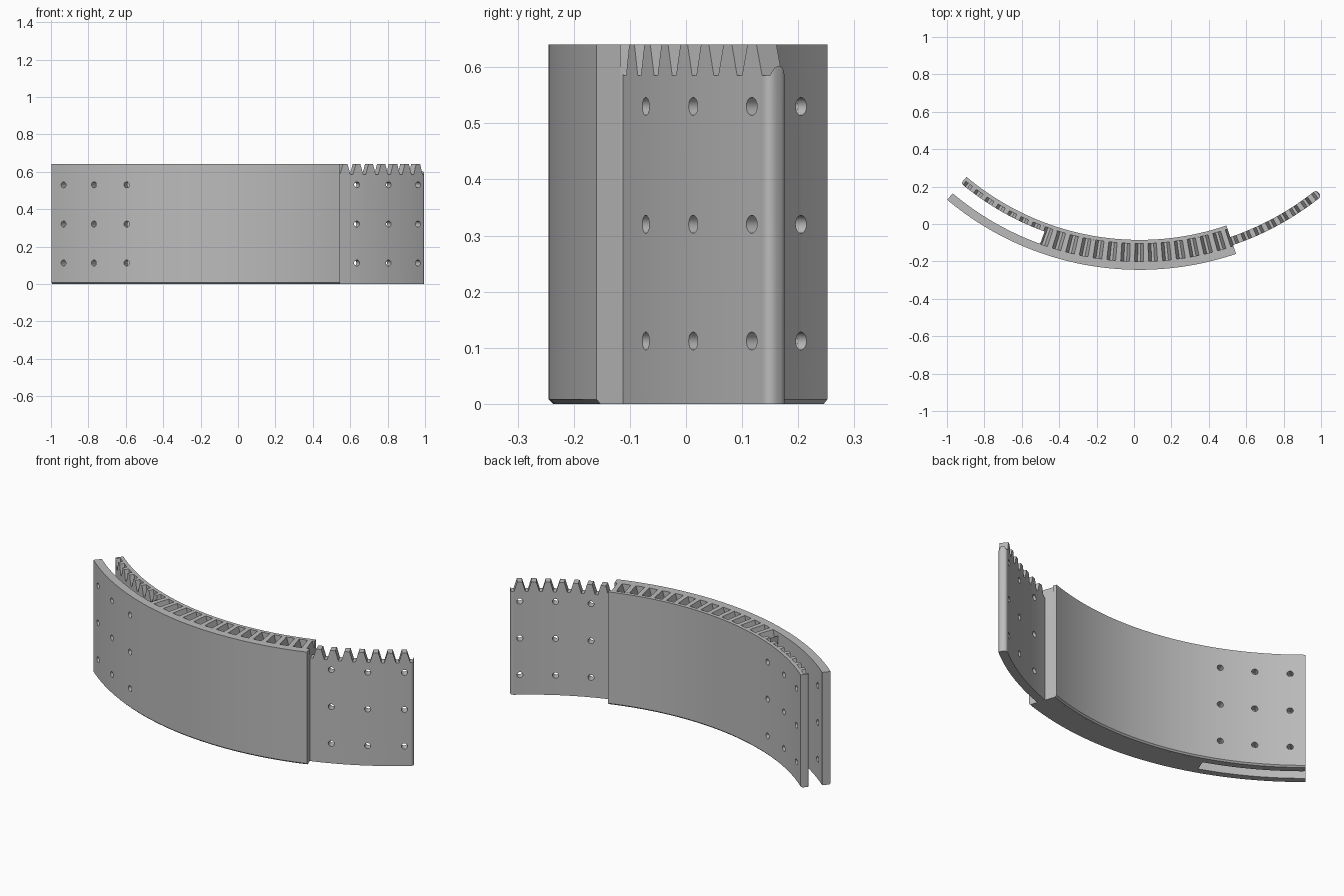
import bpy, bmesh, math
from mathutils import Vector, Matrix

if "Cube" in bpy.data.objects:
    bpy.data.objects.remove(bpy.data.objects["Cube"], do_unlink=True)

CX, CY = 0.03, 1.355          # centre of the arcs
TOP, VALLEY = 0.64, 0.585     # rack heights
PITCH, PHASE = 2.75, 27.4     # tooth spacing and one valley, in degrees
HOLE_Z = (0.112, 0.32, 0.53)
HOLE_ANGLES = (23, 30, 37)

grey = bpy.data.materials.new("plain grey")
grey.use_nodes = True
COLOUR = (0.5, 0.5, 0.5, 1)
grey.diffuse_color = COLOUR
grey.node_tree.nodes["Principled BSDF"].inputs["Base Color"].default_value = COLOUR


def polar(angle, r, z):
    a = math.radians(angle)
    return Vector((CX + r * math.sin(a), CY - r * math.cos(a), z))


def tooth_height(angle):
    # trapezoid wave: flat valley, slope, flat top
    d = (angle - PHASE) / PITCH
    d = abs(d - round(d))
    t = min(max((d - 0.1) / 0.22, 0), 1)
    return VALLEY + t * (TOP - VALLEY)


def stations(a0, a1, toothed):
    if not toothed:
        n = 40
        return [a0 + (a1 - a0) * i / n for i in range(n + 1)]
    first, last = (math.floor((a - PHASE) / PITCH) for a in (a0, a1))
    marks = [PHASE + PITCH * (k + f) for k in range(first, last + 2)
             for f in (-0.32, -0.1, 0.1, 0.32)]
    return sorted([a0, a1] + [m for m in marks if a0 + 0.01 < m < a1 - 0.01])


def finish(name, bm):
    bmesh.ops.recalc_face_normals(bm, faces=bm.faces)
    mesh = bpy.data.meshes.new(name)
    bm.to_mesh(mesh)
    bm.free()
    mesh.materials.append(grey)
    ob = bpy.data.objects.new(name, mesh)
    bpy.context.collection.objects.link(ob)
    return ob


def arc_wall(name, r0, r1, a0, a1, toothed=False, in_cut=0, out_cut=0, round_end=0):
    """Sweep an upright section along an arc; round_end = -1 / 1 rounds that end."""
    angles = stations(a0, a1, toothed)
    rad = min(0.018, (r1 - r0) * 0.45)
    end = a1 if round_end > 0 else a0
    if round_end:
        span = math.degrees(rad / r1)
        angles = sorted(set(angles + [end - round_end * span * (1 - math.cos(math.pi * i / 12))
                                      for i in range(7)]))
    bm = bmesh.new()
    rings = []
    for a in angles:
        top = tooth_height(a) if toothed else TOP
        d = math.radians(abs(a - end)) * r1
        inset = rad - math.sqrt(rad ** 2 - (rad - d) ** 2) if round_end and d < rad else 0
        p, q = r0 + (inset if round_end > 0 else 0), r1 - inset
        section = [(p, top), (p, in_cut), (q, out_cut), (q, top)]
        if in_cut:
            section.insert(2, (p + in_cut, 0))
        if out_cut:
            section.insert(-2, (q - out_cut, 0))
        rings.append([bm.verts.new(polar(a, r, z)) for r, z in section])
    for s, t in zip(rings, rings[1:]):
        for i in range(len(s)):
            j = (i + 1) % len(s)
            bm.faces.new((s[i], s[j], t[j], t[i]))
    bm.faces.new(rings[0])
    bm.faces.new(rings[-1])
    return finish(name, bm)


def bolt_cutters(side):
    # grid of radial cylinders
    bm = bmesh.new()
    for a in HOLE_ANGLES:
        for z in HOLE_Z:
            turn = Matrix.Rotation(math.radians(side * a), 4, 'Z') @ Matrix.Rotation(math.pi / 2, 4, 'X')
            bmesh.ops.create_cone(bm, cap_ends=True, segments=20, radius1=0.016, radius2=0.016,
                                  depth=0.4, matrix=Matrix.Translation(polar(side * a, 1.52, z)) @ turn)
    ob = finish("hole_cutter", bm)
    ob.hide_render = True
    return ob


# Main body: outer skin, inner skin and the toothed core between them
outer_skin = arc_wall("outer_skin", 1.555, 1.6, -40, 18.8, out_cut=0.008)
inner_skin = arc_wall("inner_skin", 1.44, 1.46, -40, 18.8, in_cut=0.008)
core = arc_wall("core_rack", 1.46, 1.555, -20, 18.8, toothed=True)

# Toothed backing of the inner lap, and the tongue on the other end
lap = arc_wall("lap_rack", 1.46, 1.485, -40, -20, toothed=True, round_end=-1)
tongue = arc_wall("tongue", 1.505, 1.55, 18.8, 38.85, toothed=True, round_end=1)

# Bolt holes
for side, parts in ((-1, (outer_skin, inner_skin, lap)), (1, (tongue,))):
    cutter = bolt_cutters(side)
    for ob in parts:
        mod = ob.modifiers.new("holes", 'BOOLEAN')
        mod.operation, mod.solver, mod.object = 'DIFFERENCE', 'EXACT', cutter
        bpy.context.view_layer.objects.active = ob
        bpy.ops.object.modifier_apply(modifier=mod.name)
    bpy.data.objects.remove(cutter, do_unlink=True)

# Smooth curved faces, keep edges sharp
bpy.ops.object.select_all(action='DESELECT')
for ob in (outer_skin, inner_skin, core, lap, tongue):
    ob.select_set(True)
bpy.context.view_layer.objects.active = core
bpy.ops.object.shade_smooth_by_angle(angle=math.radians(25))
